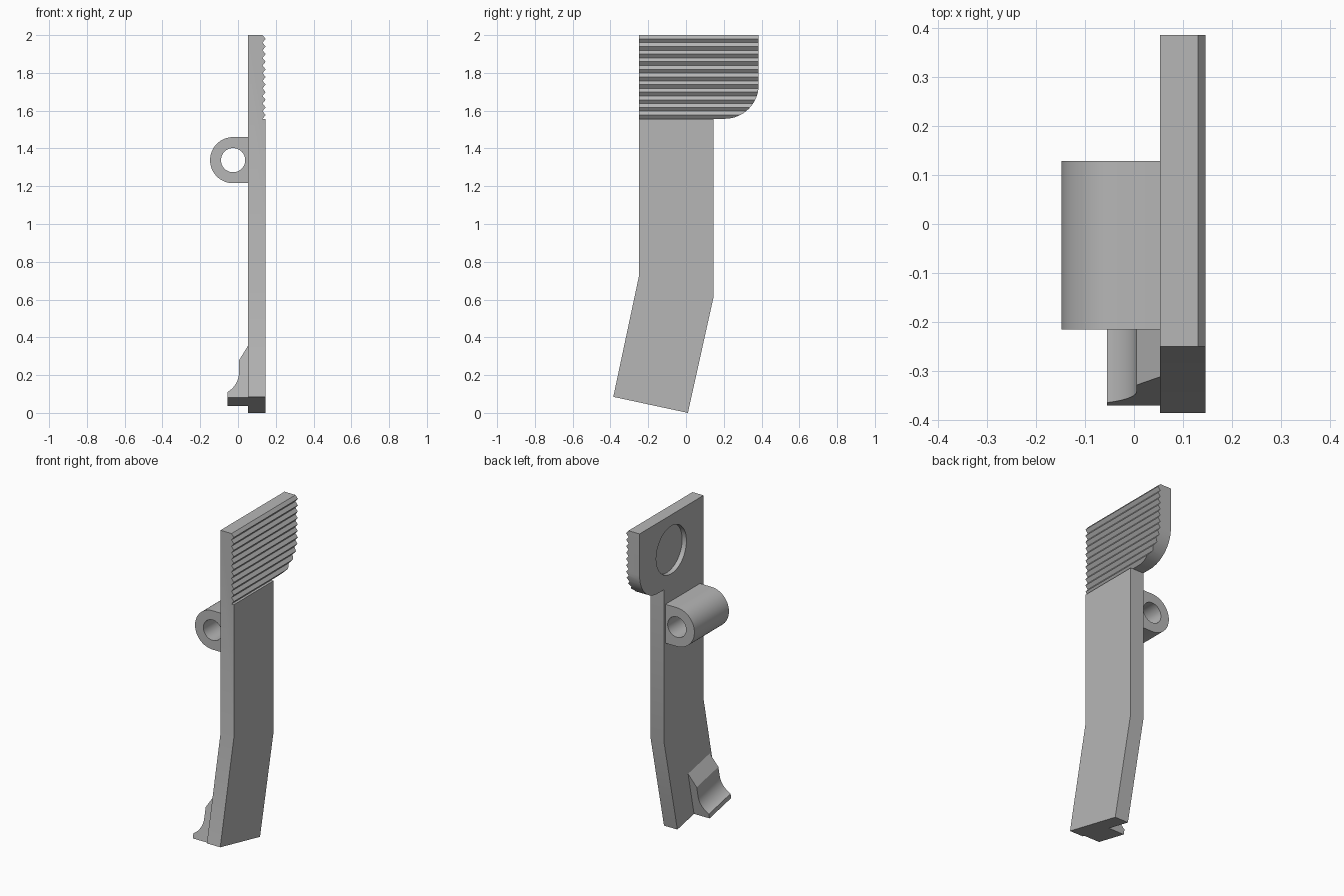
import bpy, bmesh
from math import sin, cos, pi
from mathutils import Vector

cube = bpy.data.objects.get("Cube")
if cube:
    bpy.data.objects.remove(cube, do_unlink=True)

grey = bpy.data.materials.new("plain grey")
grey.use_nodes = True
colour = (0.47, 0.47, 0.47, 1)
grey.diffuse_color = colour
grey.node_tree.nodes["Principled BSDF"].inputs["Base Color"].default_value = colour


def arc(cx, cy, r, start, end, steps):
    """Points on a circular arc, angles in half turns."""
    angles = [pi * (start + (end - start) * i / steps) for i in range(steps + 1)]
    return [(cx + r * cos(t), cy + r * sin(t)) for t in angles]


def prism(name, points, place, near, far):
    """Extrude a 2D profile from near to far; place maps (u, v, depth) to space."""
    bm = bmesh.new()
    ends = [[bm.verts.new(place(u, v, d)) for u, v in points] for d in (near, far)]
    bm.faces.new(ends[0])
    bm.faces.new(ends[1])
    n = len(points)
    for i in range(n):
        j = (i + 1) % n
        bm.faces.new((ends[0][i], ends[0][j], ends[1][j], ends[1][i]))
    bmesh.ops.recalc_face_normals(bm, faces=bm.faces)
    mesh = bpy.data.meshes.new(name)
    bm.to_mesh(mesh)
    bm.free()
    mesh.materials.append(grey)
    obj = bpy.data.objects.new(name, mesh)
    bpy.context.collection.objects.link(obj)
    return obj


def select(obj):
    bpy.ops.object.select_all(action='DESELECT')
    obj.select_set(True)
    bpy.context.view_layer.objects.active = obj


def cut(obj, cutter):
    cutter.hide_render = True
    mod = obj.modifiers.new("cut", 'BOOLEAN')
    mod.operation = 'DIFFERENCE'
    mod.solver = 'EXACT'
    mod.object = cutter
    select(obj)
    bpy.ops.object.modifier_apply(modifier=mod.name)
    bpy.data.objects.remove(cutter, do_unlink=True)


def along_x(u, v, d):
    return Vector((d, u, v))


def along_y(u, v, d):
    return Vector((u, d, v))


INNER, OUTER = 0.053, 0.146
HEAD_BOTTOM = 1.557

# Bent flat lever with a wider head and one rounded corner
outline = [(-0.25, 2), (-0.25, 0.72), (-0.385, 0.085), (0.01, 0),
           (0.145, 0.61), (0.145, HEAD_BOTTOM)]
outline += arc(0.205, HEAD_BOTTOM + 0.18, 0.18, -0.5, 0, 16) + [(0.385, 2)]
lever = prism("lever_plate", outline, along_x, INNER, OUTER)

# Horizontal grip ridges on the outer face of the head
TEETH = 11
step = (2 - HEAD_BOTTOM) / TEETH
zigzag = [(0.2, 2.05), (0.2, HEAD_BOTTOM), (0.13, HEAD_BOTTOM)]
for i in range(TEETH):
    z = HEAD_BOTTOM + i * step
    zigzag += [(OUTER, z + step / 2), (0.13, z + step)]
zigzag.append((0.13, 2.05))
cut(lever, prism("ridge_cutter", zigzag, along_y, -0.5, 0.5))

# Shallow round pocket on the inner face of the head
cut(lever, prism("pocket_cutter", arc(0.07, 1.78, 0.15, 0, 2, 64)[:-1],
                 along_x, 0, INNER + 0.03))

# Hinge barrel with a round bore
cx, cz = -0.026, 1.338
barrel_shape = [(INNER + 0.004, cz + 0.122)] + arc(cx, cz, 0.122, 0.5, 1.5, 32)
barrel_shape.append((INNER + 0.004, cz - 0.122))
barrel = prism("hinge_barrel", barrel_shape, along_y, -0.215, 0.128)
cut(barrel, prism("bore_cutter", arc(cx, cz, 0.064, 0, 2, 48)[:-1],
                  along_y, -0.5, 0.5))

# Hooked catch at the foot, aligned with the tilted lower arm
up = Vector((0, 0.21, 0.978))
across = Vector((0, 0.978, -0.21))
corner = Vector((0, -0.385, 0.085))


def along_foot(u, v, d):
    return corner + Vector((u, 0, 0)) + up * v + across * d


hook = [(INNER + 0.004, 0), (-0.055, 0), (-0.055, 0.03)]
hook += arc(-0.117, 0.135, 0.122, -0.33, 0, 14)
hook += [(0.005, 0.2), (INNER, 0.28), (INNER + 0.004, 0.28)]
catch = prism("foot_catch", hook, along_foot, 0.015, 0.235)

for part in (lever, barrel, catch):
    select(part)
    bpy.ops.object.shade_smooth_by_angle(angle=pi / 6)
